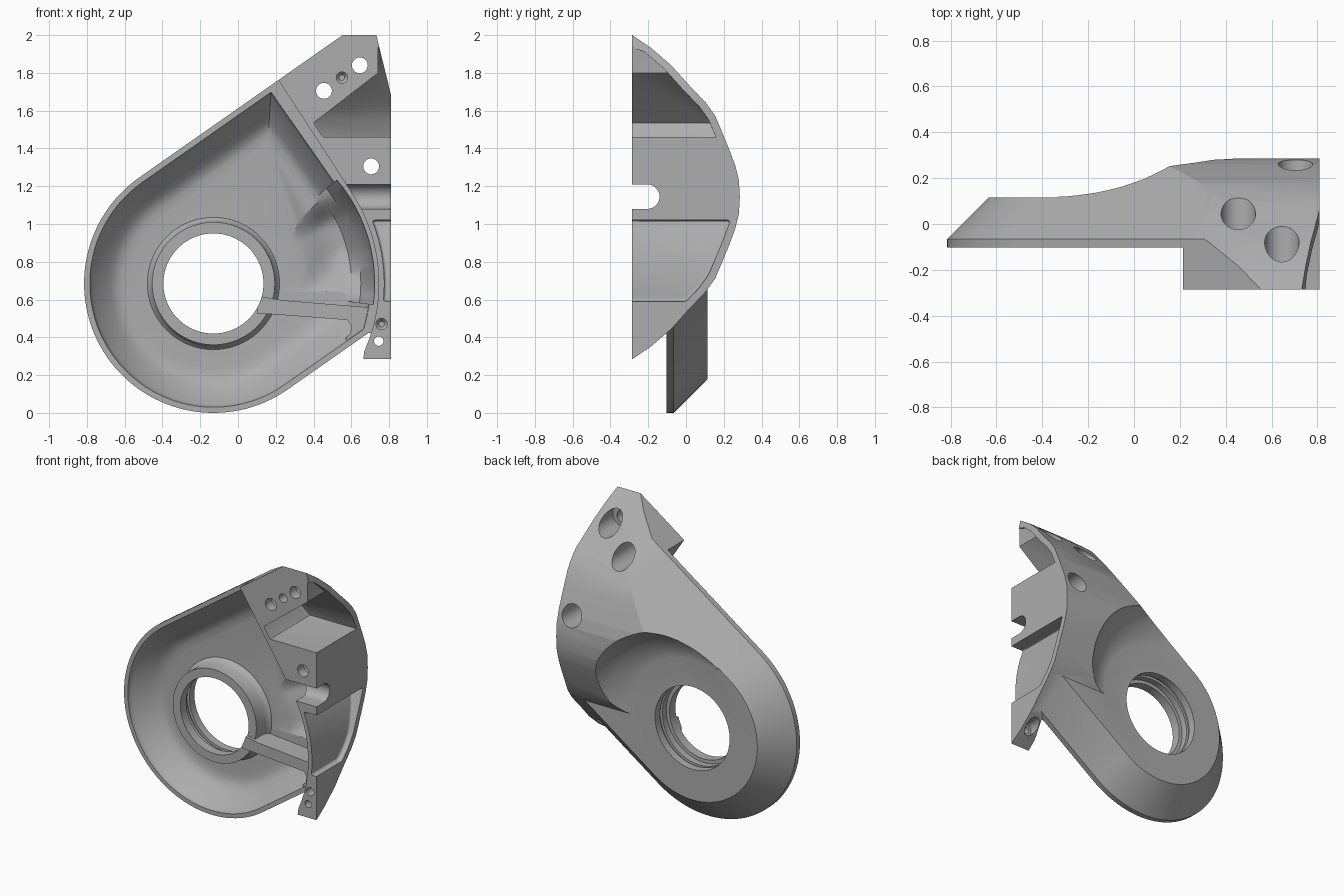
import bpy, bmesh
from math import sin, cos, pi, radians, sqrt

if "Cube" in bpy.data.objects:
    bpy.data.objects.remove(bpy.data.objects["Cube"], do_unlink=True)

CX, CZ = -0.13, 0.685      # bearing centre
ARM, END = radians(35), radians(33)
R, CLEAR = 0.685, 0.875    # arm half width, rotor clearance radius
MID = 1.142                # mid height of the curved back


def world(u, v, ang=ARM):
    return CX + u * cos(ang) - v * sin(ang), CZ + u * sin(ang) + v * cos(ang)


def loft(name, loops):
    """Closed solid through loops with equal point counts."""
    bm = bmesh.new()
    rings = [[bm.verts.new(p) for p in loop] for loop in loops]
    n = len(rings[0])
    for a, b in zip(rings, rings[1:]):
        for i in range(n):
            j = (i + 1) % n
            bm.faces.new((a[i], a[j], b[j], b[i]))
    bm.faces.new(rings[0])
    bm.faces.new(rings[-1][::-1])
    bmesh.ops.recalc_face_normals(bm, faces=bm.faces)
    mesh = bpy.data.meshes.new(name)
    bm.to_mesh(mesh)
    bm.free()
    ob = bpy.data.objects.new(name, mesh)
    bpy.context.collection.objects.link(ob)
    return ob


def prism(name, pts, y0, y1):
    return loft(name, [[(x, y, z) for x, z in pts] for y in (y0, y1)])


def lathe(name, profile, x=CX, z=CZ, n=96):
    return loft(name, [[(x + r * cos(2 * pi * i / n), y, z + r * sin(2 * pi * i / n))
                        for i in range(n)] for r, y in profile])


def apply(ob, mod):
    bpy.context.view_layer.objects.active = ob
    bpy.ops.object.modifier_apply(modifier=mod.name)


def combine(ob, tool, op="DIFFERENCE"):
    mod = ob.modifiers.new("combine", "BOOLEAN")
    mod.operation, mod.object, mod.solver = op, tool, "EXACT"
    apply(ob, mod)
    bpy.data.objects.remove(tool, do_unlink=True)
    return ob


def soften(ob, width):
    mod = ob.modifiers.new("soften", "BEVEL")
    mod.width, mod.segments, mod.limit_method = width, 4, "ANGLE"
    apply(ob, mod)
    return ob


def arc(radius, a0, a1, n):
    return [(radius * cos(radians(a0 + (a1 - a0) * i / n)),
             radius * sin(radians(a0 + (a1 - a0) * i / n))) for i in range(n + 1)]


# Curved back: depth as a function of distance from mid height
BACK = [(0, .285), (.09, .28), (.17, .26), (.255, .228), (.34, .193), (.43, .155),
        (.5, .105), (.6, .01), (.7, -.08), (.79, -.185), (.858, -.287)]


def back_depth(z):
    d = abs(z - MID)
    for (a, ya), (b, yb) in zip(BACK, BACK[1:]):
        if d <= b:
            return ya + (yb - ya) * (d - a) / (b - a)
    return BACK[-1][1]


def back_solid(name, x0, x1, inset=0.0):
    half = [(d - inset * 0.6 if d > 0.1 else d, y - inset) for d, y in BACK]
    half[-1] = (half[-1][0], -0.285 if inset == 0 else -0.4)
    pts = [(y, MID - d) for d, y in half[::-1]] + [(y, MID + d) for d, y in half[1:]]
    return loft(name, [[(x, y, z) for y, z in pts] for x in (x0, x1)])


# Mounting body: curved back trimmed by its front outline
body = back_solid("mount_body", -0.6, 0.81)
outline = [world(.2, R), world(1.5, R), (1.2, .1), (.64, .1), (.68, .416), world(.4, -R), (-.2, .3)]
combine(body, prism("outline", outline, -0.6, 0.6), "INTERSECT")
combine(body, lathe("scoop", [(.46, .112), (.52, .12), (.57, .138), (.62, .165), (.66, .195),
                              (.70, .24), (.73, .29), (.75, .5)]))
bevel_section = [(R, -.065), (R - .4, .335), (1.0, .335), (1.0, -.065)]
combine(body, loft("upper_slope", [[(world(u, v)[0], y, world(u, v)[1]) for v, y in bevel_section]
                                   for u in (-.2, 1.6)]))


# Arm: rounded plate with sloped rim
def arm_loop(o, y):
    pts = arc(R - o, 90, 270, 64) + [(1.3, o - R), (.9, R - o)]
    return [(world(u, v)[0], y, world(u, v)[1]) for u, v in pts]


housing = loft("arm_housing", [arm_loop(0, -.102), arm_loop(0, -.065), arm_loop(.18, .115)])
combine(housing, prism("side_trim", [(.81, -1), (3, -1), (3, 3), (.81, 3)], -1, 1))
combine(housing, body, "UNION")

# Rotor clearance in front of the arm
clear = [(-1.4, 1.4), (CLEAR, 1.4)] + arc(CLEAR, 0, -75, 40) + [(.2, -1.4), (-1.4, -1.4)]
combine(housing, prism("clearance", [world(u, v, END) for u, v in clear], -.6, -.102))


# Arm cavity, leaving the bearing boss, rib and lower corner
def cavity_loop(o, y):
    r, e = R - o, CLEAR - 0.02 - o * 0.8
    low = -math_angle(r, e)
    pts = arc(r, 90, 270, 64) + arc(e, low, 0, 28) + [(e, r)]
    return [(world(u, v, ARM)[0], y, world(u, v, ARM)[1]) for u, v in pts]


def math_angle(r, e):
    from math import asin, degrees
    return degrees(asin(r / e))


cavity = loft("cavity", [cavity_loop(o, y) for o, y in
                         [(.03, -.25), (.03, -.1), (.045, -.07), (.12, .005), (.145, .03),
                          (.17, .047), (.2, .057), (.24, .06)]])

# Deep pocket following the scoop
POCKET = [(.45, .05), (.52, .075), (.59, .12), (.65, .16), (.69, .172), (.73, .16),
          (.78, .09), (.853, -.08), (.853, -.2), (.45, -.2)]
sections = []
for i in range(25):
    a = -7.5 + 47.5 * i / 24
    fade = max(0, min(1, (40 - a) / 14))
    fade = fade * fade * (3 - 2 * fade)
    loop = []
    for r, y in POCKET:
        z = CZ + r * sin(radians(a))
        if y > .05:
            y = min(.05 + (y - .05) * fade, max(.05, back_depth(z) - .045))
        loop.append((CX + r * cos(radians(a)), y, z))
    sections.append(loop)
combine(cavity, loft("deep_pocket", sections), "UNION")
combine(cavity, lathe("boss", [(.325, -.075), (.325, .02), (.335, .045), (.36, .07), (.36, .4)]))
rib = [(.1, .525), (.17, .523), (.58, .492), (.6, .46), (.595, .42), (.57, .395), (.6, .3),
       (.85, .4), (.85, .55), (.7, .558), (.23, .597), (.1, .62)]
combine(cavity, prism("rib", rib, -.095, .4))
combine(housing, cavity)

# Stepped bearing bore
combine(housing, lathe("bore", [(.265, -.4), (.265, -.01), (.29, -.01), (.29, .035), (.308, .035),
                                (.308, .06), (.29, .06), (.29, .4)]))

# Upper pocket open to the side
upper = prism("upper_pocket", [(.40, 1.535), (.45, 1.46), (.95, 1.46), (.95, 1.97), (.742, 1.97),
                               (.742, 1.8)], -.39, .4)
combine(upper, back_solid("upper_limit", 0, .9, .035), "INTERSECT")
combine(housing, soften(upper, .02))

# Lower pocket behind the clearance wall
lower = prism("lower_pocket", [(.6, .59), (.95, .59), (.95, 1.02), (.6, 1.02)], -.39, .4)
combine(lower, lathe("wall", [(.905, -.6), (.905, .6)]))
combine(lower, back_solid("lower_limit", 0, .9, .035), "INTERSECT")
combine(housing, soften(lower, .015))

# Side slot with round bottom
slot = [(-.5, 1.08), (-.5, 1.21)] + [(-.205 + c, 1.145 + s) for c, s in arc(.065, 90, -90, 20)]
combine(housing, loft("slot", [[(x, y, z) for y, z in slot] for x in (.55, .9)]))

# Bolt holes with wide seats at the back, and blind pin holes
for x, z, r, seat in [(.455, 1.705, .042, .075), (.645, 1.84, .042, .075),
                      (.705, 1.305, .042, .075), (.745, .38, .025, .045)]:
    combine(housing, lathe("bolt", [(r, -.5), (r, -.215), (seat, -.215), (seat, .5)], x, z, 40))
for x, z in [(.55, 1.775), (.76, .47)]:
    combine(housing, lathe("pin", [(.03, -.5), (.03, -.2), (.015, -.18)], x, z, 32))

# Bare metal finish
metal = bpy.data.materials.new("grey_metal")
metal.use_nodes = True
GREY = (.42, .42, .42, 1)
metal.diffuse_color = GREY
metal.node_tree.nodes["Principled BSDF"].inputs["Base Color"].default_value = GREY
housing.data.materials.clear()
housing.data.materials.append(metal)
for face in housing.data.polygons:
    face.material_index = 0
bpy.ops.object.select_all(action="DESELECT")
housing.select_set(True)
bpy.context.view_layer.objects.active = housing
bpy.ops.object.shade_smooth_by_angle(angle=radians(28))
